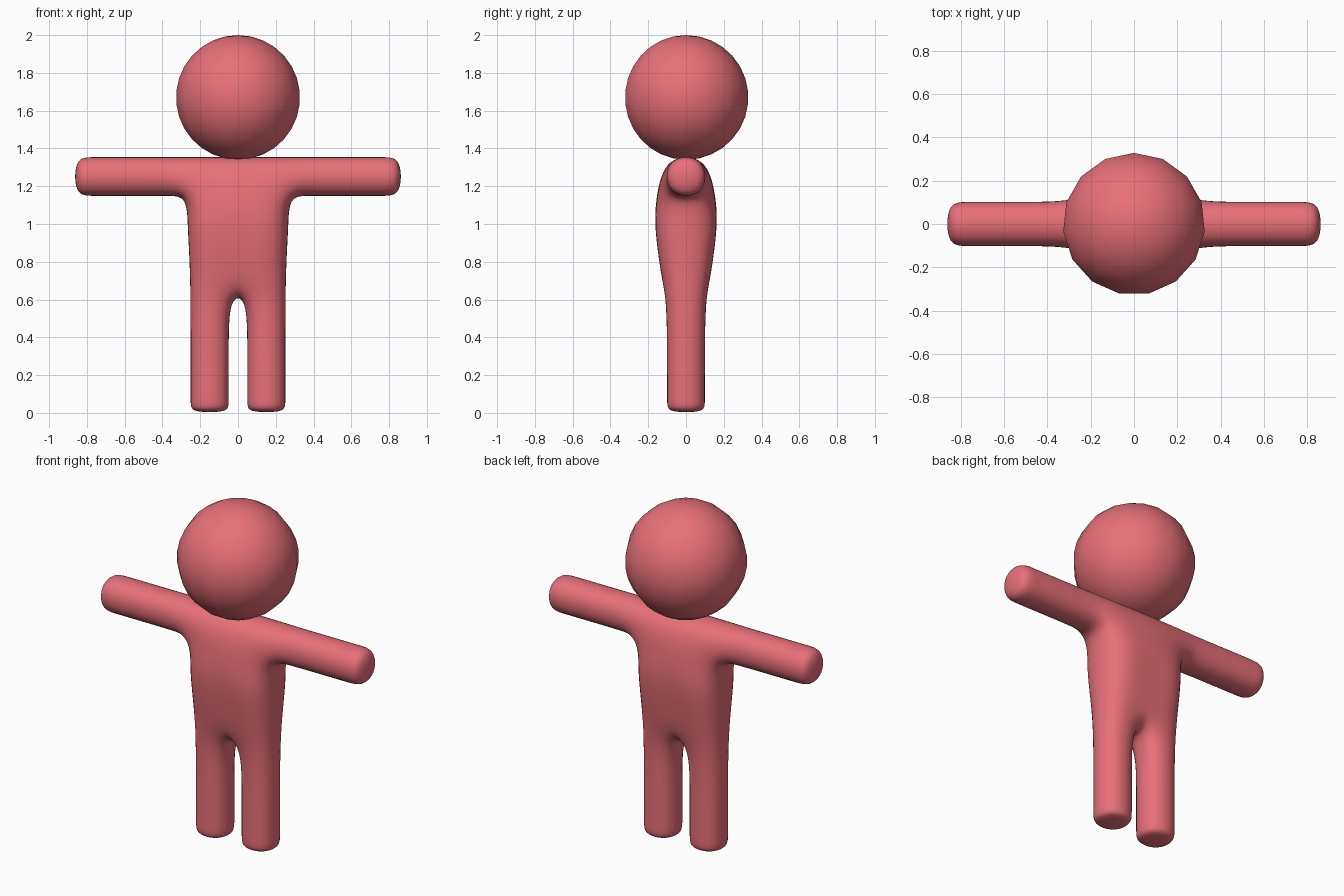
import bpy
import bmesh

if "Cube" in bpy.data.objects:
    bpy.data.objects.remove(bpy.data.objects["Cube"])

# One flat colour for the whole figure
skin = bpy.data.materials.new("soft_red")
skin.diffuse_color = (0.80, 0.16, 0.19, 1.0)
skin.use_nodes = True
skin.node_tree.nodes["Principled BSDF"].inputs["Base Color"].default_value = skin.diffuse_color

# Head: coarse smooth-shaded ball
bpy.ops.mesh.primitive_uv_sphere_add(segments=15, ring_count=15, radius=0.33,
                                     location=(0, 0, 1.67))
head = bpy.context.object
head.name = "head"
bpy.ops.object.shade_smooth()
head.data.materials.append(skin)

# Body cage: grid columns (x, right half) and rows (z)
HALF = [0.04, 0.275, 0.37, 0.57, 0.77, 0.87]
COLS = [-x for x in reversed(HALF)] + HALF
ROWS = [0.0, 0.05, 0.33, 0.61, 0.80, 1.00, 1.14, 1.363]
OUTER_X = [0.26, 0.26, 0.26, 0.26, 0.265, 0.277, 0.28, 0.28]
INNER_Y = [0.109, 0.109, 0.109, 0.112, 0.142, 0.167, 0.160, 0.111]
OUTER_Y = [0.109, 0.109, 0.109, 0.112, 0.142, 0.170, 0.138, 0.111]
TOP = len(ROWS) - 2

# Occupied cells: legs, torso, then arms
cells = {(c, r) for c in (4, 6) for r in range(3)}
cells |= {(c, r) for c in (4, 5, 6) for r in range(3, TOP + 1)}
cells |= {(c, TOP) for c in range(len(COLS) - 1)}

bm = bmesh.new()
verts = {}


def vert(i, k, side):
    """Cage vertex at column i, row k, on the front (-1) or back (1)."""
    key = (i, k, side)
    if key not in verts:
        x, z, y = COLS[i], ROWS[k], 0.111
        if i in (4, 7):
            x = OUTER_X[k] * (1 if x > 0 else -1)
            y = OUTER_Y[k]
        elif i in (5, 6):
            y = INNER_Y[k]
        verts[key] = bm.verts.new((x, side * y, z))
    return verts[key]


for c, r in sorted(cells):
    corners = [(c, r), (c + 1, r), (c + 1, r + 1), (c, r + 1)]
    for side in (-1, 1):
        bm.faces.new([vert(i, k, side) for i, k in corners])
    # Close every side that has no neighbouring cell
    for n, (dc, dr) in enumerate([(0, -1), (1, 0), (0, 1), (-1, 0)]):
        if (c + dc, r + dr) not in cells:
            a, b = corners[n], corners[(n + 1) % 4]
            bm.faces.new([vert(*a, -1), vert(*b, -1), vert(*b, 1), vert(*a, 1)])

bmesh.ops.recalc_face_normals(bm, faces=bm.faces)
mesh = bpy.data.meshes.new("body")
bm.to_mesh(mesh)
bm.free()
mesh.shade_smooth()
mesh.materials.append(skin)

body = bpy.data.objects.new("body", mesh)
bpy.context.collection.objects.link(body)
subsurf = body.modifiers.new("rounding", 'SUBSURF')
subsurf.levels = subsurf.render_levels = 3
